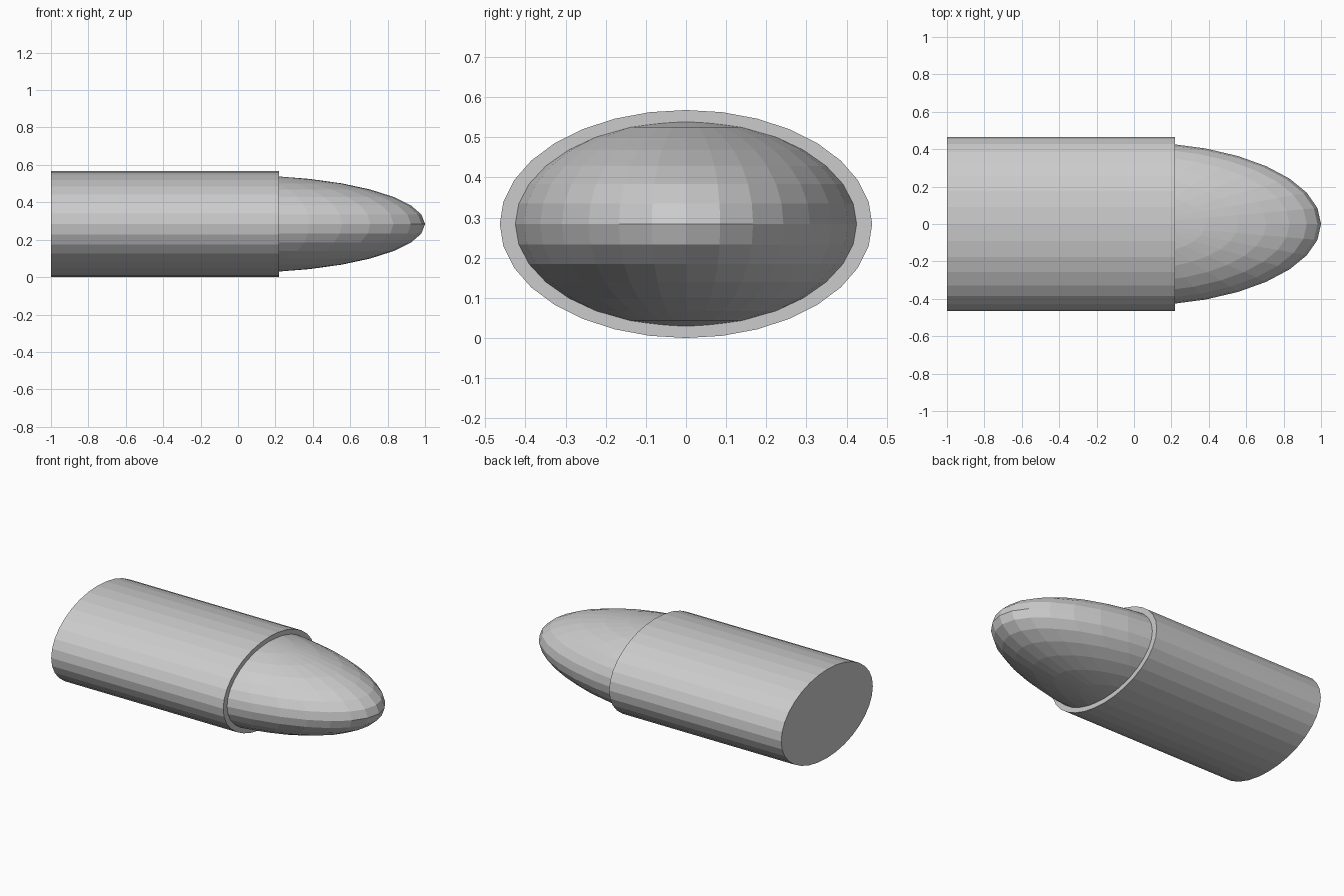
import bpy
from math import pi

if "Cube" in bpy.data.objects:
    bpy.data.objects.remove(bpy.data.objects["Cube"])

MID_Z = 0.284

# Oval casing: 32-sided cylinder laid along x
bpy.ops.mesh.primitive_cylinder_add(vertices=32, radius=1, depth=1.22,
                                    location=(-0.39, 0, MID_Z), rotation=(0, pi / 2, 0))
casing = bpy.context.object
casing.name = "casing"
casing.scale = (0.284, 0.464, 1)

# Rounded nose: stretched sphere with vertical poles, seated inside the casing
bpy.ops.mesh.primitive_uv_sphere_add(segments=32, ring_count=16, radius=1,
                                     location=(0, 0, MID_Z))
nose = bpy.context.object
nose.name = "nose"
nose.scale = (1, 0.437, 0.261)
